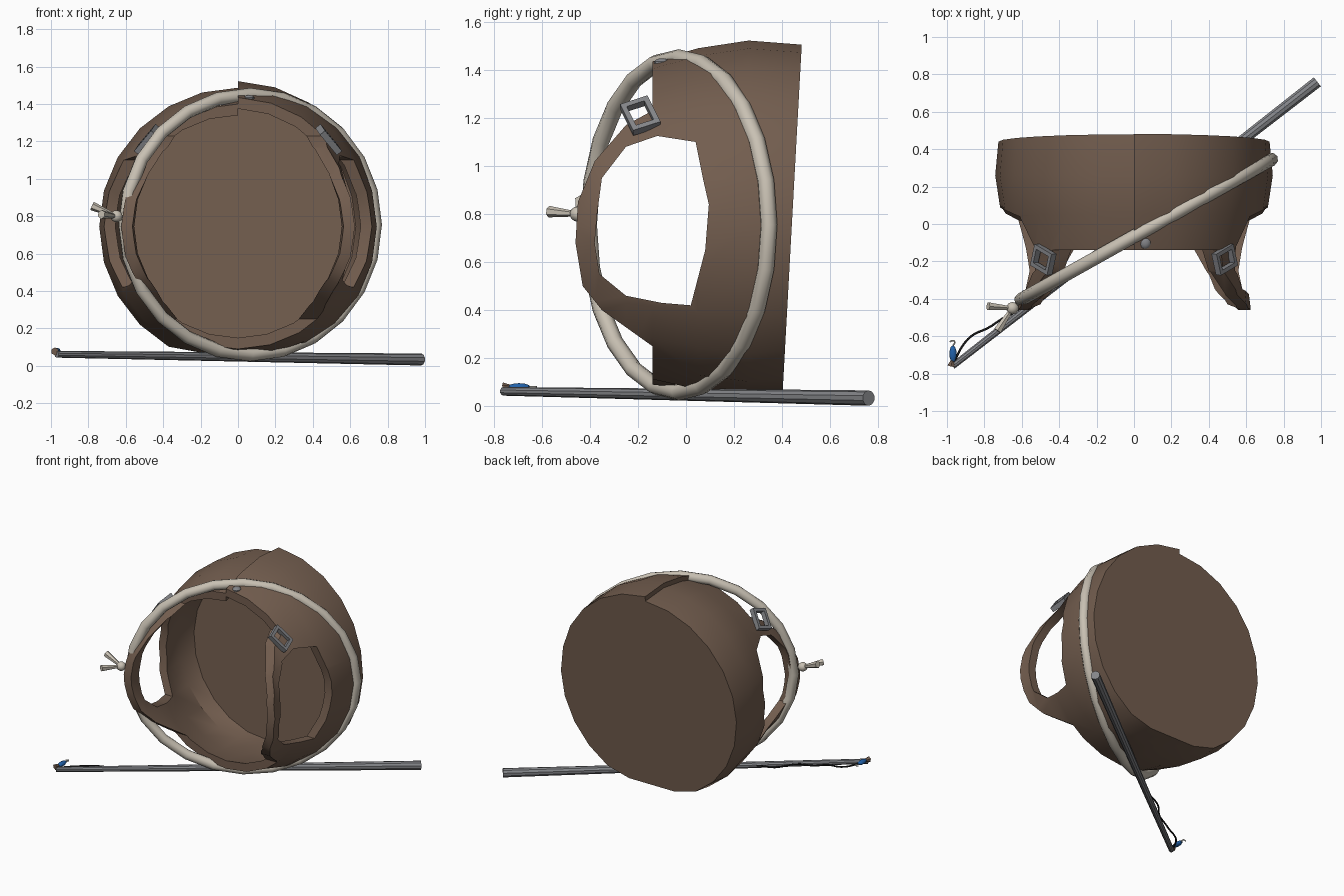
import bpy, bmesh, math
from mathutils import Vector, Matrix

if "Cube" in bpy.data.objects:
    bpy.data.objects.remove(bpy.data.objects["Cube"])


def material(name, rgb):
    m = bpy.data.materials.new(name)
    m.use_nodes = True
    m.diffuse_color = (*rgb, 1)
    m.node_tree.nodes["Principled BSDF"].inputs["Base Color"].default_value = (*rgb, 1)
    return m


leather = material("brown leather", (0.17, 0.11, 0.077))
rope = material("cream rope", (0.58, 0.53, 0.45))
steel = material("grey metal", (0.23, 0.235, 0.25))
blue = material("blue paint", (0.015, 0.12, 0.4))
black = material("black cord", (0.01, 0.01, 0.01))
white = material("pale hook", (0.7, 0.68, 0.62))


def finish(bm, name, mat, smooth=True):
    bmesh.ops.recalc_face_normals(bm, faces=bm.faces)
    mesh = bpy.data.meshes.new(name)
    bm.to_mesh(mesh)
    bm.free()
    ob = bpy.data.objects.new(name, mesh)
    bpy.context.collection.objects.link(ob)
    if mat:
        mesh.materials.append(mat)
    if smooth:
        smooth_shade(ob)
    return ob


def smooth_shade(ob):
    bpy.ops.object.select_all(action='DESELECT')
    ob.select_set(True)
    bpy.context.view_layer.objects.active = ob
    bpy.ops.object.shade_smooth_by_angle(angle=math.radians(35))


def cone(name, a, b, r1, r2, mat, sides=8):
    a, b = Vector(a), Vector(b)
    bm = bmesh.new()
    turn = (b - a).to_track_quat('Z', 'Y').to_matrix().to_4x4()
    bmesh.ops.create_cone(bm, cap_ends=True, segments=sides, radius1=r1, radius2=r2,
                          depth=(b - a).length, matrix=Matrix.Translation((a + b) / 2) @ turn)
    return finish(bm, name, mat)


def ball(name, centre, size, mat):
    bm = bmesh.new()
    bmesh.ops.create_uvsphere(bm, u_segments=10, v_segments=7, radius=1,
                              matrix=Matrix.Translation(centre) @ Matrix.Diagonal((*size, 1)))
    return finish(bm, name, mat)


def cord(name, points, radius, mat, closed=False):
    cu = bpy.data.curves.new(name, 'CURVE')
    cu.dimensions = '3D'
    cu.bevel_depth = radius
    cu.bevel_resolution = 2
    cu.resolution_u = 3
    cu.use_fill_caps = True
    sp = cu.splines.new('POLY' if closed else 'NURBS')
    sp.points.add(len(points) - 1)
    for p, co in zip(sp.points, points):
        p.co = (*co, 1)
    sp.use_cyclic_u = closed
    if not closed:
        sp.use_endpoint_u = True
        sp.order_u = 3
    cu.materials.append(mat)
    ob = bpy.data.objects.new(name, cu)
    bpy.context.collection.objects.link(ob)
    return ob


def cutter(name, outline):
    bm = bmesh.new()
    face = bm.faces.new([bm.verts.new((-1, y, z)) for y, z in outline])
    out = bmesh.ops.extrude_face_region(bm, geom=[face])
    bmesh.ops.translate(bm, vec=(2, 0, 0), verts=[v for v in out["geom"] if isinstance(v, bmesh.types.BMVert)])
    ob = finish(bm, name, None, False)
    ob.hide_render = True
    return ob


# Bucket lying on its side: thick rolled wall with a stepped seam on top
N, MID, WALL, STEP = 24, 0.745, 0.06, 0.035
outer = [(-0.5, 0.63), (-0.38, 0.615), (-0.25, 0.63), (-0.14, 0.655),
         (0.05, 0.71), (0.26, 0.742), (0.44, 0.725)]
inner = [(0.38, 0.63)] + [(y, r - WALL) for y, r in outer[-2::-1]]
bm = bmesh.new()
rows = []
for k, (y, r) in enumerate(outer + inner):
    floor_z = 0.07 if k < len(outer) else 0.12
    row = []
    for i in range(N + 1):
        t = 2 * math.pi * i / N
        rr = r + STEP * max(0, 1 - i / 5)
        z = max(MID + rr * math.cos(t), floor_z)
        lean = 0.055 * (z - MID) if y > 0.3 else 0
        row.append(bm.verts.new((rr * math.sin(t), y + lean, z)))
    rows.append(row)
last = len(outer) - 1
for k, row in enumerate(rows):
    nxt = rows[(k + 1) % len(rows)]
    if k == last:
        bm.faces.new(row)
        bm.faces.new(nxt)
        continue
    for i in range(N + 1):
        j = (i + 1) % (N + 1)
        bm.faces.new((row[i], row[j], nxt[j], nxt[i]))
bucket = finish(bm, "bucket", leather, False)

# Trim the mouth to leave two side straps, then open the side windows
trim = cutter("mouth_cutter", [
    (-0.7, 1.7), (-0.14, 1.7), (-0.14, 1.23), (-0.25, 1.17), (-0.38, 1.02), (-0.45, 0.85),
    (-0.46, 0.68), (-0.43, 0.5), (-0.35, 0.4), (-0.14, 0.25), (-0.14, -0.2), (-0.7, -0.2)])
window = cutter("window_cutter", [
    (-0.37, 0.8), (-0.35, 0.95), (-0.25, 1.08), (-0.12, 1.125), (0.04, 1.1), (0.07, 0.95), (0.095, 0.84),
    (0.08, 0.65), (0.02, 0.42), (-0.1, 0.43), (-0.25, 0.46), (-0.36, 0.55), (-0.38, 0.68)])
bpy.context.view_layer.objects.active = bucket
for tool in (trim, window):
    mod = bucket.modifiers.new("cut", 'BOOLEAN')
    mod.operation = 'DIFFERENCE'
    mod.solver = 'EXACT'
    mod.object = tool
    bpy.ops.object.modifier_apply(modifier=mod.name)
    bpy.data.objects.remove(tool)
smooth_shade(bucket)

# Rope hoop slung diagonally round the bucket
hoop = []
for i in range(24):
    t = 2 * math.pi * i / 24
    x = 0.67 * math.cos(t)
    hoop.append((x + 0.065, 0.56 * x - 0.03, 0.755 + 0.695 * math.sin(t)))
cord("rope_hoop", hoop, 0.036, rope, True)

# Knot with two loose tails
knot = (-0.65, -0.45, 0.8)
ball("knot", knot, (0.034, 0.034, 0.032), rope)
cone("knot_tail_up", knot, (-0.78, -0.44, 0.855), 0.01, 0.024, rope, 6)
cone("knot_tail_front", knot, (-0.73, -0.57, 0.81), 0.01, 0.024, rope, 6)

# Square buckles on both straps
for side, label in ((1, "left"), (-1, "right")):
    u = Vector((-0.1, -0.06, 0.12)).normalized()
    v = Vector((-0.02, 0.09, 0.03))
    v = (v - u * v.dot(u)).normalized()
    n = u.cross(v)
    frame = Matrix((u, v, n)).transposed().to_4x4()
    place = Matrix.Diagonal((side, 1, 1, 1)) @ Matrix.Translation((0.485, -0.19, 1.21)) @ frame
    bm = bmesh.new()
    for s in (-1, 1):
        for pos, size in (((s * 0.065, 0, 0), (0.022, 0.12, 0.035)),
                          ((0, s * 0.05, 0), (0.15, 0.022, 0.035))):
            bmesh.ops.create_cube(bm, size=1, matrix=place @ Matrix.Translation(pos)
                                  @ Matrix.Diagonal((*size, 1)))
    finish(bm, label + "_buckle", steel, False)

# Stud near the mouth
ball("stud", (0.06, -0.1, 1.43), (0.03, 0.034, 0.018), steel)

# Tapered rod on the ground
cone("rod", (-0.97, -0.76, 0.062), (0.98, 0.76, 0.034), 0.018, 0.032, steel, 10)

# Slack cord, float and hook at the rod tip
cord("line", [(-0.96, -0.74, 0.07), (-0.94, -0.68, 0.06), (-0.87, -0.59, 0.05), (-0.78, -0.56, 0.065),
              (-0.7, -0.5, 0.05), (-0.6, -0.46, 0.065), (-0.5, -0.33, 0.045), (-0.4, -0.29, 0.06),
              (-0.28, -0.24, 0.045), (-0.18, -0.13, 0.05)], 0.006, black)
ball("float", (-0.968, -0.695, 0.08), (0.02, 0.048, 0.016), blue)
cone("float_cap", (-0.97, -0.725, 0.08), (-0.978, -0.76, 0.077), 0.008, 0.022, leather, 6)
cord("hook", [(-0.968, -0.65, 0.08), (-0.955, -0.635, 0.08), (-0.965, -0.618, 0.08),
              (-0.985, -0.63, 0.08)], 0.004, white)
